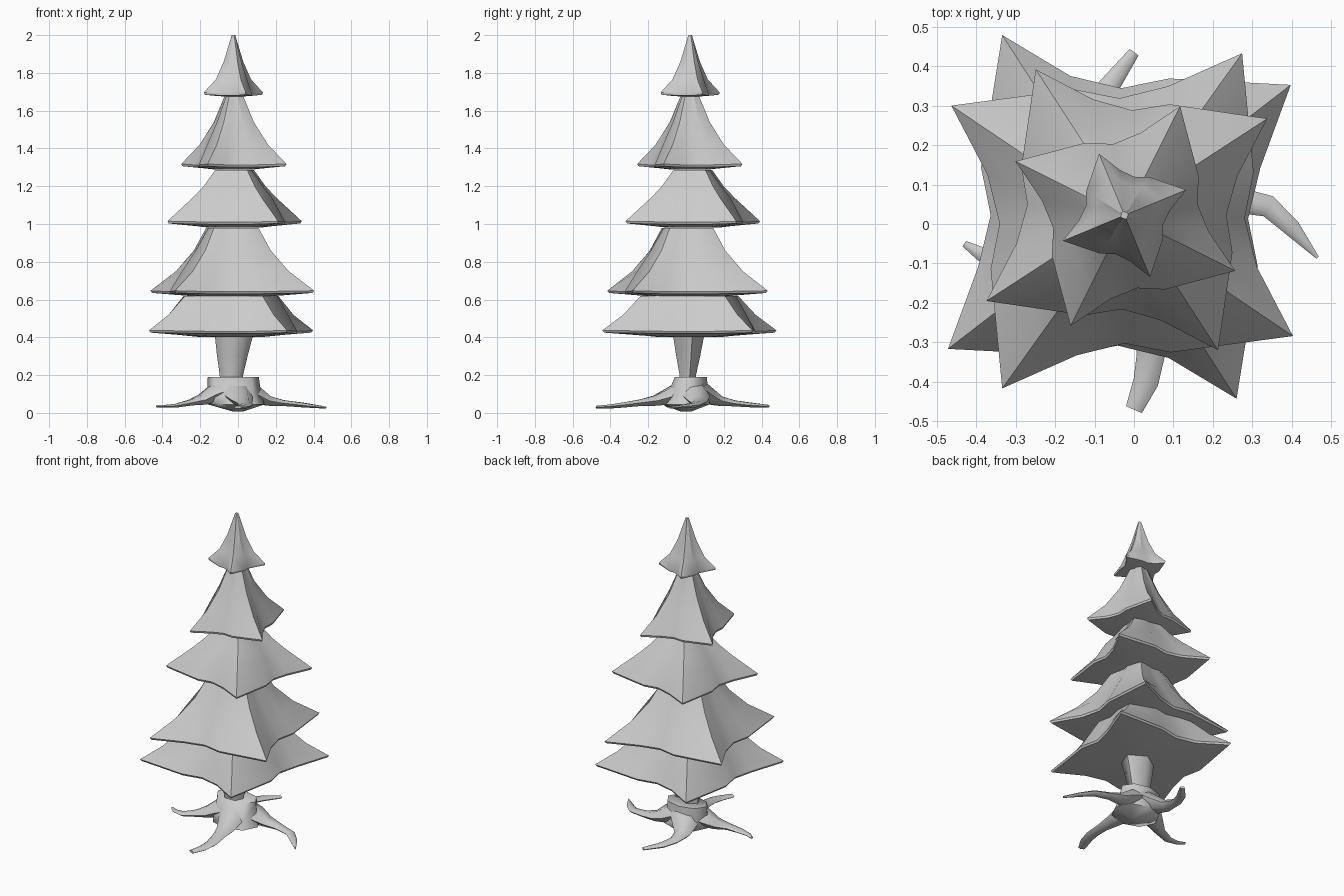
import bpy, bmesh
from math import sin, cos, radians, pi
from mathutils import Vector

if "Cube" in bpy.data.objects:
    bpy.data.objects.remove(bpy.data.objects["Cube"])


def make_object(name, rings, angle=30):
    """Loft closed rings of points together and cap both ends."""
    bm = bmesh.new()
    loops = [[bm.verts.new(p) for p in ring] for ring in rings]
    n = len(loops[0])
    for a, b in zip(loops, loops[1:]):
        for i in range(n):
            j = (i + 1) % n
            bm.faces.new((a[i], a[j], b[j], b[i]))
    bm.faces.new(loops[0][::-1])
    bm.faces.new(loops[-1])
    bmesh.ops.recalc_face_normals(bm, faces=bm.faces)
    mesh = bpy.data.meshes.new(name)
    bm.to_mesh(mesh)
    bm.free()
    ob = bpy.data.objects.new(name, mesh)
    bpy.context.collection.objects.link(ob)
    bpy.ops.object.select_all(action='DESELECT')
    ob.select_set(True)
    bpy.context.view_layer.objects.active = ob
    bpy.ops.object.shade_smooth_by_angle(angle=radians(angle))
    return ob


def star_ring(centre, radius, start, swirl, pinch, z, corner, side, sag=0.0):
    """Four-pointed star with a hollow three-point edge between the corners."""
    ring = []
    for k in range(4):
        for off, r in ((0, 1.0), (16, .69), (36, .595), (55, .68)):
            skew = 0 if off else pinch * (-1) ** k
            a = radians(start + swirl * (90 * k + off) + skew)
            scale = side * r if off else corner
            ring.append((centre[0] + radius * scale * cos(a),
                         centre[1] + radius * scale * sin(a),
                         z - (sag if off else 0)))
    return ring


# Branch tiers: name, centre, radius, first corner angle, swirl, pinch, base z,
# then (z, corner scale, side scale) up the hollow flank
tiers = [
    ("branch_tier_1", (-.037, .018), .548, 35.2, -1, 2.4, .425,
     [(.52, .76, .86), (.62, .56, .70)]),
    ("branch_tier_2", (-.03, .008), .522, 55.2, 1, -.8, .635,
     [(.75, .69, .80), (.86, .47, .58), (.98, .32, .38)]),
    ("branch_tier_3", (-.018, .036), .424, 33, -1, 0, 1.003,
     [(1.14, .62, .74), (1.20, .46, .56), (1.285, .29, .34)]),
    ("branch_tier_4", (-.022, .020), .311, 63.5, 1, 0, 1.306,
     [(1.42, .65, .76), (1.54, .38, .48), (1.675, .18, .22)]),
    ("branch_tier_5", (-.024, .022), .169, 22.5, -1, 0, 1.685,
     [(1.765, .60, .74), (1.86, .33, .42), (2.0, .06, .08)]),
]
for name, c, r, start, swirl, pinch, z, flank in tiers:
    star = (c, r, start, swirl, pinch)
    rings = [star_ring(*star, z - .022 * min(1, r / .4), .35, .5),
             star_ring(*star, z, .98, .98, .005),
             star_ring(*star, z + .012, 1, 1, .005)]
    rings += [star_ring(*star, *f) for f in flank]
    make_object(name, rings)


def poly_ring(cx, cy, z, rx, ry, n=6, turn=0):
    return [(cx + rx * cos(2 * pi * i / n + turn),
             cy + ry * sin(2 * pi * i / n + turn), z) for i in range(n)]


# Five-sided trunk narrowing downwards
make_object("trunk", [poly_ring(x, y, z, rx, ry, 5, pi / 2)
                      for x, y, z, rx, ry in ((-.035, .005, .14, .062, .045),
                                              (-.035, .005, .20, .065, .048),
                                              (-.03, .005, .30, .085, .070),
                                              (-.02, .005, .43, .110, .095))], 75)

# Root base, its rim standing above the roots
make_object("root_base", [poly_ring(0, 0, .008, .03, .03, 8),
                          poly_ring(-.01, .0, .045, .15, .125, 8),
                          poly_ring(-.02, .01, .09, .145, .11, 8),
                          poly_ring(-.025, .025, .19, .135, .085, 8)], 75)


def root(name, pts):
    """Sweep a flattened hexagon along points (x, y, z, half width, half height)."""
    path = [Vector(p[:3]) for p in pts]
    rings = []
    for i, p in enumerate(pts):
        d = path[min(i + 1, len(path) - 1)] - path[max(i - 1, 0)]
        side = Vector((-d.y, d.x, 0)).normalized()
        up = d.cross(side).normalized()
        rings.append([path[i] + side * p[3] * cos(a) + up * p[4] * sin(a)
                      for a in (pi * k / 3 for k in range(6))])
    make_object(name, rings, 75)


# Four creeping roots flowing down from the base, with bent tips
root("root_right", [(.02, .03, .125, .08, .06), (.10, .055, .09, .075, .05),
                    (.165, .065, .063, .050, .03), (.24, .065, .052, .034, .018),
                    (.34, .045, .042, .028, .014), (.40, -.01, .035, .022, .010),
                    (.465, -.085, .028, .004, .006)])
root("root_back", [(-.03, .05, .125, .09, .06), (-.07, .11, .09, .075, .05),
                   (-.10, .18, .063, .050, .03), (-.10, .26, .05, .034, .018),
                   (-.07, .34, .042, .028, .014), (0, .435, .035, .014, .008)])
root("root_left", [(-.05, .01, .125, .08, .06), (-.13, -.01, .10, .075, .05),
                   (-.19, -.035, .07, .052, .032), (-.25, -.065, .055, .034, .018),
                   (-.33, -.085, .038, .028, .012), (-.39, -.075, .035, .018, .008),
                   (-.43, -.05, .035, .008, .006)])
root("root_front", [(-.02, 0, .125, .09, .06), (.005, -.08, .09, .075, .05),
                    (.025, -.16, .065, .055, .032), (.035, -.24, .054, .04, .02),
                    (.043, -.33, .042, .036, .016), (.03, -.40, .034, .032, .012),
                    (0, -.47, .03, .022, .009)])
